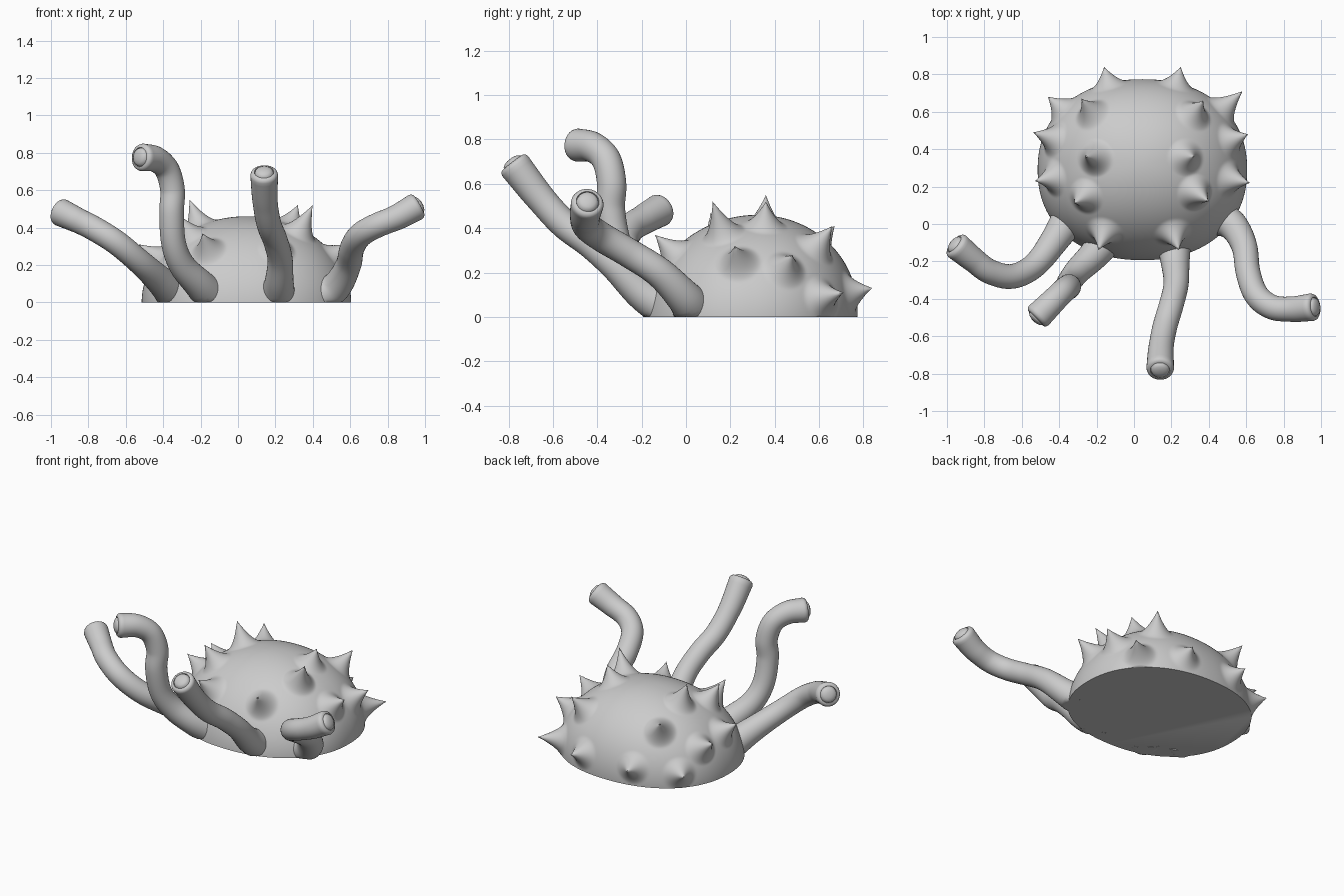
import bpy, bmesh, math
from mathutils import Vector

if "Cube" in bpy.data.objects:
    bpy.data.objects.remove(bpy.data.objects["Cube"])


def finish(bm, name, angle=50):
    bmesh.ops.recalc_face_normals(bm, faces=bm.faces[:])
    mesh = bpy.data.meshes.new(name)
    bm.to_mesh(mesh)
    bm.free()
    ob = bpy.data.objects.new(name, mesh)
    bpy.context.collection.objects.link(ob)
    bpy.ops.object.select_all(action='DESELECT')
    ob.select_set(True)
    bpy.context.view_layer.objects.active = ob
    bpy.ops.object.shade_smooth_by_angle(angle=math.radians(angle))
    return ob


def skin(bm, rings):
    """Bridge consecutive vertex rings and cap both ends."""
    for a, b in zip(rings, rings[1:]):
        n = len(a)
        for i in range(n):
            bm.faces.new((a[i], a[(i + 1) % n], b[(i + 1) % n], b[i]))
    bm.faces.new(rings[0][::-1])
    bm.faces.new(rings[-1])


# Spine tips, one per thorn
TIPS = [
    (-0.16, 0.84, 0.13), (0.25, 0.84, 0.13),
    (-0.46, 0.68, 0.11), (0.58, 0.71, 0.11),
    (-0.54, 0.49, 0.28), (0.61, 0.48, 0.28),
    (-0.53, 0.23, 0.31), (0.62, 0.22, 0.32),
    (-0.26, 0.36, 0.55), (0.32, 0.36, 0.52),
    (-0.28, 0.67, 0.41), (0.37, 0.66, 0.41),
    (-0.32, 0.11, 0.47), (0.40, 0.12, 0.52),
    (-0.19, -0.14, 0.37), (0.24, -0.14, 0.37),
]


# Domed body with the spines pulled out of its surface
def make_body():
    bm = bmesh.new()
    seg, rows = 300, 90
    rings = []
    for j in range(rows):
        t = math.pi / 2 * j / rows
        ring = []
        for i in range(seg):
            a = 2 * math.pi * i / seg
            c, s = math.cos(a), math.sin(a)
            k = math.cos(t) / (abs(c) ** 2.2 + abs(s) ** 2.2) ** (1 / 2.2)
            ring.append(bm.verts.new((0.045 + 0.56 * k * c,
                                      0.29 + 0.03 * math.sin(t) + 0.483 * k * s,
                                      0.46 * math.sin(t))))
        rings.append(ring)
    skin(bm, rings)
    start = [(v, v.co.copy()) for v in bm.verts]
    for tip in map(Vector, TIPS):
        root = min((co for _, co in start), key=lambda co: (co - tip).length_squared)
        pull, reach = tip - root, 0.105
        for v, co in start:
            d = (co - root).length
            if d < reach:
                v.co += pull * (1 - d / reach) ** 1.8
    for v in bm.verts:
        v.co.z = max(v.co.z, 0)
    return finish(bm, "spiny_body", 70)


def spline(pts, steps=8):
    """Catmull-Rom points through the path."""
    p = [Vector(q) for q in pts]
    p = [2 * p[0] - p[1]] + p + [2 * p[-1] - p[-2]]
    out = []
    for a, b, c, d in zip(p, p[1:], p[2:], p[3:]):
        for k in range(steps):
            t = k / steps
            out.append(0.5 * (2 * b + (c - a) * t + (2 * a - 5 * b + 4 * c - d) * t * t
                              + (3 * b - a - 3 * c + d) * t ** 3))
    return out + [p[-2]]


# Tentacle: tube with a widened root and a rimmed, rounded tip
def make_tentacle(name, path, seg=32):
    pts = spline(path)
    n = len(pts)
    tang = [(pts[min(i + 1, n - 1)] - pts[max(i - 1, 0)]).normalized() for i in range(n)]
    stations = []
    for i, (p, t) in enumerate(zip(pts, tang)):
        u = i / (n - 1)
        r = 0.066 + 0.034 * max(0, 1 - u / 0.4) ** 2 + 0.008 * max(0, (u - 0.8) / 0.2)
        stations.append((p, t, r))
    for off, r in [(0.012, 0.070), (0.02, 0.060), (0.021, 0.052), (0.014, 0.050),
                   (0.026, 0.046), (0.034, 0.034), (0.039, 0.016)]:
        stations.append((pts[-1] + tang[-1] * off, tang[-1], r))
    bm = bmesh.new()
    rings = []
    side = tang[0].orthogonal().normalized()
    for p, t, r in stations:
        side = (side - t * side.dot(t)).normalized()
        up = t.cross(side)
        ring = []
        for i in range(seg):
            a = 2 * math.pi * i / seg
            co = p + (side * math.cos(a) + up * math.sin(a)) * r
            co.z = max(co.z, 0)
            ring.append(bm.verts.new(co))
        rings.append(ring)
    skin(bm, rings)
    return finish(bm, name, 40)


make_body()
make_tentacle("outer_left_tentacle", [
    (-0.33, 0.06, 0.03), (-0.42, -0.08, 0.12), (-0.53, -0.22, 0.22), (-0.65, -0.28, 0.32),
    (-0.77, -0.255, 0.395), (-0.86, -0.19, 0.44), (-0.945, -0.12, 0.48)])
make_tentacle("inner_left_tentacle", [
    (-0.13, -0.05, 0.02), (-0.21, -0.16, 0.1), (-0.30, -0.25, 0.2), (-0.345, -0.31, 0.32),
    (-0.355, -0.34, 0.48), (-0.35, -0.335, 0.6), (-0.38, -0.36, 0.71),
    (-0.44, -0.42, 0.765), (-0.51, -0.49, 0.775)])
make_tentacle("inner_right_tentacle", [
    (0.21, -0.07, 0.03), (0.22, -0.2, 0.11), (0.225, -0.32, 0.23), (0.2, -0.43, 0.33),
    (0.165, -0.55, 0.42), (0.145, -0.66, 0.54), (0.14, -0.77, 0.68)])
make_tentacle("outer_right_tentacle", [
    (0.44, 0.04, 0.03), (0.53, -0.01, 0.09), (0.59, -0.12, 0.2), (0.61, -0.26, 0.29),
    (0.655, -0.38, 0.36), (0.74, -0.445, 0.41), (0.85, -0.455, 0.455), (0.95, -0.445, 0.51)])
